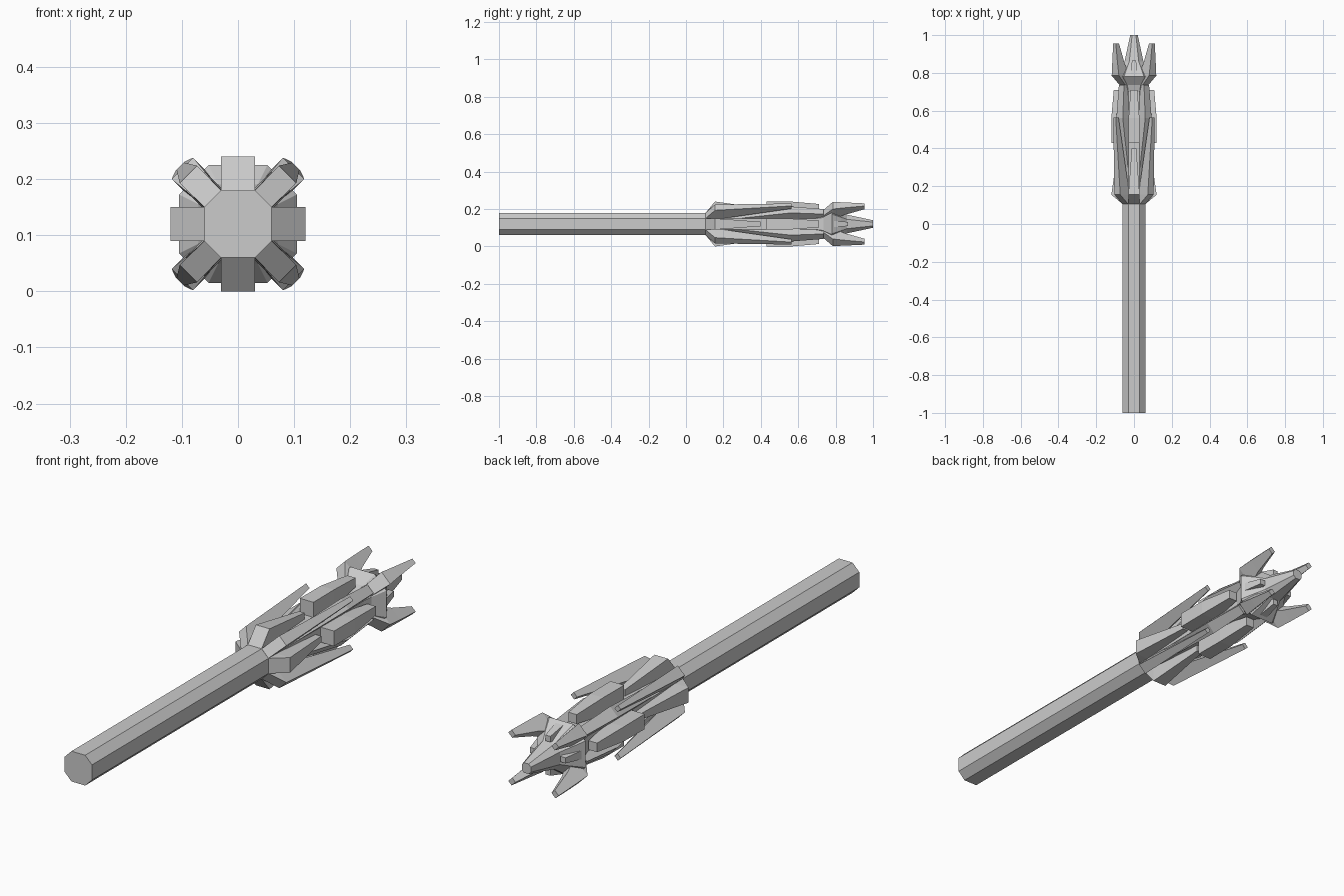
import bpy, bmesh, math

if "Cube" in bpy.data.objects:
    bpy.data.objects.remove(bpy.data.objects["Cube"])

AXIS_Z = 0.12          # height of the shaft axis


def loft(bm, rings):
    """Skin a list of equal-length point rings and cap both ends."""
    vs = [[bm.verts.new(p) for p in ring] for ring in rings]
    n = len(vs[0])
    for a, b in zip(vs, vs[1:]):
        for i in range(n):
            bm.faces.new((a[i], a[(i + 1) % n], b[(i + 1) % n], b[i]))
    bm.faces.new(list(reversed(vs[0])))
    bm.faces.new(vs[-1])


def finish(name, bm):
    bmesh.ops.recalc_face_normals(bm, faces=bm.faces)
    me = bpy.data.meshes.new(name)
    bm.to_mesh(me)
    bm.free()
    ob = bpy.data.objects.new(name, me)
    bpy.context.collection.objects.link(ob)


def octagon(y, r):
    # wide faces on the four main sides, narrower ones on the diagonals
    h = r / 2
    pts = [(h, r), (r, h), (r, -h), (h, -r), (-h, -r), (-r, -h), (-r, h), (-h, r)]
    return [(x, y, AXIS_Z + z) for x, z in pts]


def lathe(name, profile):
    bm = bmesh.new()
    loft(bm, [octagon(y, r) for y, r in profile])
    finish(name, bm)


def flanges(name, start_deg, sections):
    """Four tapered fins around the axis; sections = (y, inner r, outer r, half width)."""
    bm = bmesh.new()
    for k in range(4):
        t = math.radians(start_deg + 90 * k)
        c, s = math.cos(t), math.sin(t)
        loft(bm, [[(r * c - w * s, y, AXIS_Z + r * s + w * c)
                   for r, w in ((r0, -hw), (r1, -hw), (r1, hw), (r0, hw))]
                  for y, r0, r1, hw in sections])
    finish(name, bm)


# Shaft and head core
lathe("shaft", [(-1.0, 0.06), (0.73, 0.06)])
# Bulging crown that narrows to the tip
lathe("crown", [(0.70, 0.06), (0.735, 0.07), (0.78, 0.105), (0.83, 0.072),
                (0.86, 0.05), (1.0, 0.02)])

# Lower tier: short fins on main sides, long flaring fins on diagonals
flanges("lower_side_fin", 0, [(0.105, 0.05, 0.06, 0.03), (0.155, 0.05, 0.12, 0.03),
                              (0.40, 0.055, 0.085, 0.012)])
flanges("lower_diagonal_fin", 45, [(0.105, 0.05, 0.064, 0.021), (0.155, 0.055, 0.125, 0.022),
                                   (0.565, 0.125, 0.146, 0.009)])

# Upper tier
flanges("upper_side_fin", 0, [(0.43, 0.05, 0.12, 0.03), (0.56, 0.05, 0.12, 0.029),
                              (0.71, 0.07, 0.107, 0.018)])
flanges("upper_diagonal_fin", 45, [(0.30, 0.05, 0.066, 0.021), (0.56, 0.05, 0.108, 0.024),
                                   (0.735, 0.06, 0.094, 0.019)])

# Crown prongs and small studs
flanges("crown_prong", 45, [(0.735, 0.06, 0.085, 0.022), (0.785, 0.06, 0.14, 0.027),
                            (0.85, 0.09, 0.143, 0.02), (0.955, 0.122, 0.146, 0.01)])
flanges("crown_stud", 0, [(0.78, 0.05, 0.10, 0.018), (0.865, 0.055, 0.078, 0.011)])
